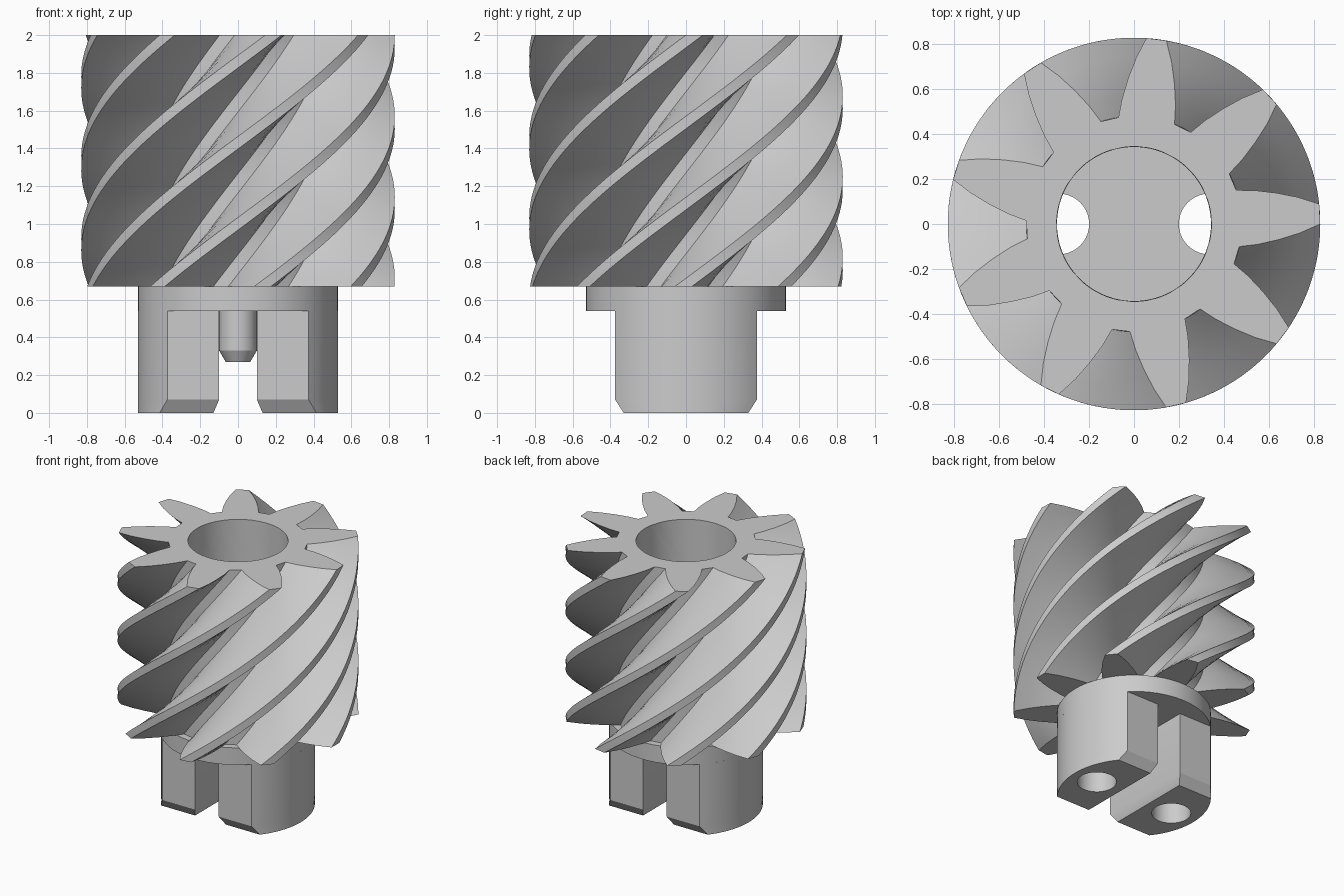
import bpy, bmesh, math
from math import radians, sin, cos, asin

cube = bpy.data.objects.get("Cube")
if cube:
    bpy.data.objects.remove(cube, do_unlink=True)

GREY = (0.6, 0.6, 0.6, 1.0)
steel = bpy.data.materials.new("steel grey")
steel.use_nodes = True
steel.diffuse_color = GREY
steel.node_tree.nodes["Principled BSDF"].inputs["Base Color"].default_value = GREY

TOP, GEAR_BASE, FLANGE_BASE = 2.0, 0.67, 0.54
HUB_R, BORE_R = 0.53, 0.345


def make_object(name, bm):
    bmesh.ops.recalc_face_normals(bm, faces=bm.faces)
    mesh = bpy.data.meshes.new(name)
    bm.to_mesh(mesh)
    bm.free()
    mesh.materials.append(steel)
    obj = bpy.data.objects.new(name, mesh)
    bpy.context.collection.objects.link(obj)
    return obj


def bridge(bm, a, b):
    n = len(a)
    for i in range(n):
        j = (i + 1) % n
        bm.faces.new((a[i], a[j], b[j], b[i]))


def loft(name, sections):
    """Solid through stacked closed sections, each (z, outline)."""
    bm = bmesh.new()
    rings = [[bm.verts.new((x, y, z)) for x, y in pts] for z, pts in sections]
    for a, b in zip(rings, rings[1:]):
        bridge(bm, a, b)
    bm.faces.new(rings[0])
    bm.faces.new(rings[-1])
    return make_object(name, bm)


def circle(r, cx=0.0, n=64):
    return [(cx + r * cos(math.tau * i / n), r * sin(math.tau * i / n)) for i in range(n)]


# Helical gear with an open bore
TEETH, TWIST, LAYERS = 9, radians(124), 48
FLANK = [(0.48, 15.2), (0.56, 12.4), (0.65, 9.2), (0.74, 6.2), (0.83, 3.1)]
tooth = [(r, -a) for r, a in FLANK] + [(r, a) for r, a in reversed(FLANK)]
profile = [(r, radians(a + 3.1 + 360 / TEETH * t)) for t in range(TEETH) for r, a in tooth]

bm = bmesh.new()
outer, inner = [], []
for k in range(LAYERS + 1):
    f = k / LAYERS
    z = GEAR_BASE + f * (TOP - GEAR_BASE)
    turn = (f - 1) * TWIST
    outer.append([bm.verts.new((r * cos(a + turn), r * sin(a + turn), z)) for r, a in profile])
    inner.append([bm.verts.new((BORE_R * cos(a + turn), BORE_R * sin(a + turn), z))
                  for r, a in profile])
for rings in (outer, inner):
    for a, b in zip(rings, rings[1:]):
        bridge(bm, a, b)
for k in (0, LAYERS):
    bridge(bm, outer[k], inner[k])
gear = make_object("helical_gear", bm)

# Coupling flange under the gear
flange = loft("coupling_flange", [(FLANGE_BASE, circle(HUB_R)), (GEAR_BASE, circle(HUB_R))])

# Chamfered centre pin
pin = loft("centre_pin", [(0.27, circle(0.065, n=32)), (0.33, circle(0.1, n=32)),
                          (FLANGE_BASE, circle(0.1, n=32))])


# Two drive legs: round outside, flat sides, chamfered foot
def leg_outline(inner_x, half, side, n=20):
    a = asin(half / HUB_R)
    arc = [(HUB_R * cos(t), HUB_R * sin(t)) for t in (-a + 2 * a * i / n for i in range(n + 1))]
    return [(side * x, side * y) for x, y in [(inner_x, half), (inner_x, -half)] + arc]


legs = []
for name, side in (("left_leg", 1), ("right_leg", -1)):
    foot, body = leg_outline(0.13, 0.33, side), leg_outline(0.1, 0.375, side)
    legs.append(loft(name, [(0, foot), (0.07, body), (FLANGE_BASE, body)]))

# Screw holes through the legs and flange
for side, leg in zip((1, -1), legs):
    hole = circle(0.135, side * 0.335, 40)
    cutter = loft("hole_cutter", [(-0.1, hole), (0.9, hole)])
    cutter.hide_render = True
    for part in (leg, flange):
        mod = part.modifiers.new("screw_hole", "BOOLEAN")
        mod.operation, mod.solver, mod.object = "DIFFERENCE", "EXACT", cutter
        bpy.context.view_layer.objects.active = part
        bpy.ops.object.modifier_apply(modifier=mod.name)
    bpy.data.objects.remove(cutter, do_unlink=True)

# Smooth shading with crisp edges
bpy.ops.object.select_all(action="DESELECT")
for obj in [gear, flange, pin] + legs:
    obj.select_set(True)
bpy.context.view_layer.objects.active = gear
bpy.ops.object.shade_smooth_by_angle(angle=radians(25))
